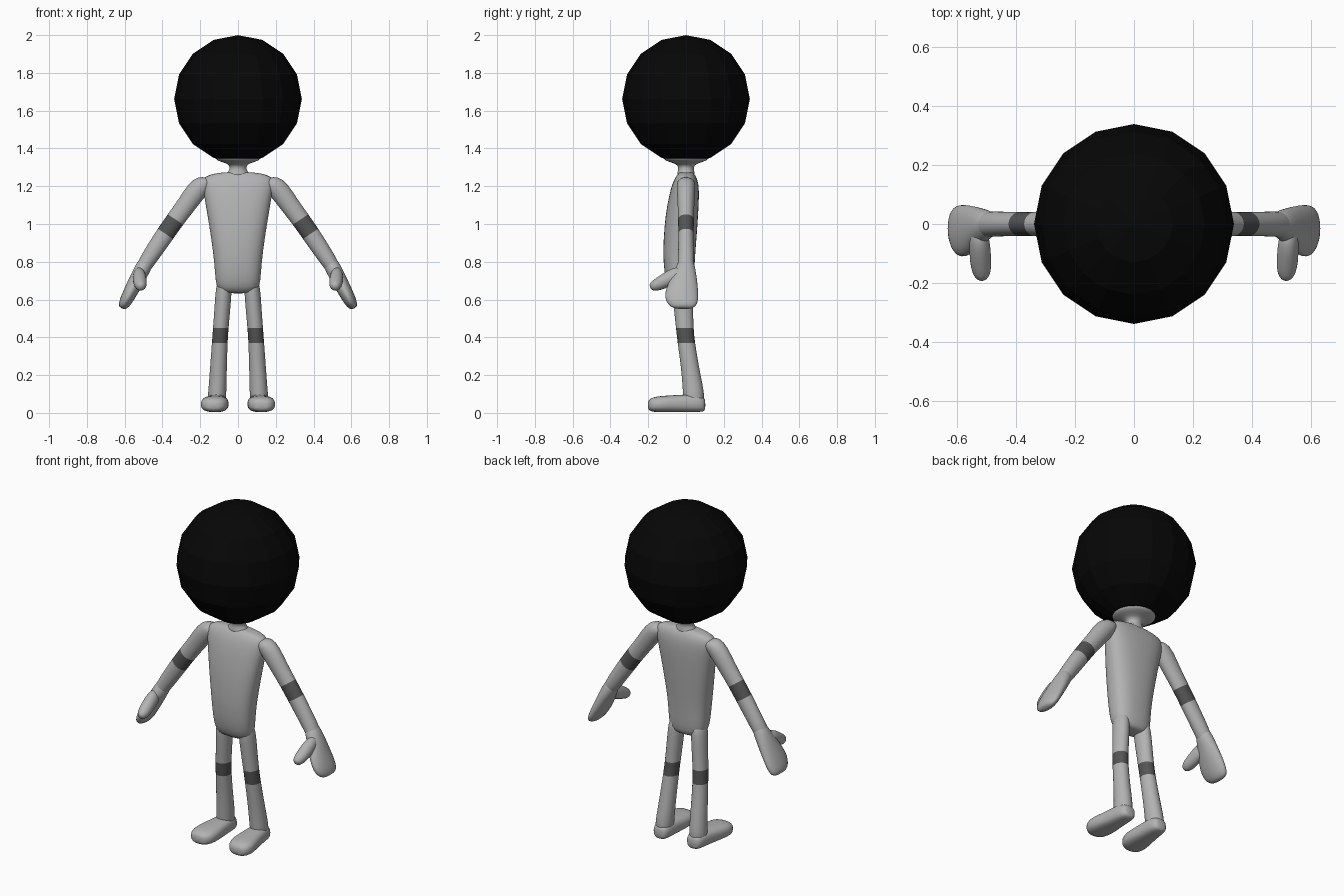
import bpy, bmesh, math
from mathutils import Vector


def material(name, r):
    m = bpy.data.materials.new(name)
    m.diffuse_color = (r, r, r, 1)
    return m


SKIN = material("light grey", 0.45)
BAND = material("dark grey", 0.09)
HAIR = material("black", 0.002)


def loft(name, rings, u, v, band=None, power=1.0, segs=16):
    """Skin rings of (centre, half width on u, half width on v); band = ring index painted dark."""
    u, v = Vector(u).normalized(), Vector(v).normalized()
    bm = bmesh.new()
    loops = []
    for c, a, b in rings:
        loop = []
        for i in range(segs):
            t = 2 * math.pi * i / segs
            s, k = math.sin(t), math.cos(t)
            k = math.copysign(abs(k) ** power, k)
            s = math.copysign(abs(s) ** power, s)
            loop.append(bm.verts.new(Vector(c) + u * a * k + v * b * s))
        loops.append(loop)
    for j in range(len(loops) - 1):
        for i in range(segs):
            n = (i + 1) % segs
            f = bm.faces.new((loops[j][i], loops[j][n], loops[j + 1][n], loops[j + 1][i]))
            f.material_index = 1 if j == band else 0
    bm.faces.new(loops[0])
    bm.faces.new(loops[-1])
    bmesh.ops.recalc_face_normals(bm, faces=bm.faces[:])
    for f in bm.faces:
        f.smooth = True
    me = bpy.data.meshes.new(name)
    bm.to_mesh(me)
    bm.free()
    me.materials.append(SKIN)
    me.materials.append(BAND)
    ob = bpy.data.objects.new(name, me)
    bpy.context.collection.objects.link(ob)
    ob.modifiers.new("smooth", 'SUBSURF').levels = 1
    ob.modifiers["smooth"].render_levels = 1
    return ob


X, Y, Z = (1, 0, 0), (0, 1, 0), (0, 0, 1)

# torso: narrow hips widening to square shoulders
loft("torso", [
    ((0, -.02, .632), .06, .035), ((0, -.025, .645), .105, .06),
    ((0, -.032, .69), .12, .075), ((0, -.038, .8), .126, .084),
    ((0, -.032, .92), .142, .088), ((0, -.022, 1.05), .163, .087),
    ((0, -.01, 1.15), .18, .08), ((0, -.003, 1.215), .193, .07),
    ((0, 0, 1.25), .185, .055), ((0, 0, 1.27), .12, .04),
    ((0, 0, 1.275), .05, .03)], X, Y, power=.8, segs=24)

# neck flaring into the underside of the head
loft("neck", [
    ((0, 0, 1.24), .09, .05), ((0, 0, 1.268), .062, .048),
    ((0, 0, 1.285), .045, .042), ((0, 0, 1.312), .044, .042),
    ((0, 0, 1.325), .075, .075), ((0, 0, 1.335), .112, .112),
    ((0, 0, 1.352), .127, .127), ((0, 0, 1.37), .11, .11)], X, Y)

# big round hair
bpy.ops.mesh.primitive_uv_sphere_add(segments=16, ring_count=8, radius=.338, location=(0, 0, 1.662))
hair = bpy.context.object
hair.name = "hair"
hair.data.materials.append(HAIR)

for s, side in ((-1, "left"), (1, "right")):
    # arm with a dark band
    across = (s * .83, 0, .56)
    loft(side + "_arm", [
        ((s * .15, 0, 1.235), .02, .025), ((s * .17, 0, 1.225), .05, .05),
        ((s * .215, 0, 1.185), .058, .05), ((s * .27, 0, 1.105), .052, .045),
        ((s * .333, 0, 1.022), .05, .042), ((s * .383, 0, .95), .05, .042),
        ((s * .44, 0, .865), .047, .042), ((s * .5, 0, .775), .042, .045),
        ((s * .53, -.01, .72), .03, .04)], across, Y, band=4)
    # mitten hand
    loft(side + "_hand", [
        ((s * .475, 0, .82), .03, .03), ((s * .49, 0, .79), .042, .045),
        ((s * .515, -.006, .745), .043, .06), ((s * .543, -.016, .69), .041, .078),
        ((s * .572, -.024, .635), .038, .091), ((s * .595, -.022, .59), .034, .088),
        ((s * .61, -.015, .563), .026, .068), ((s * .616, -.013, .553), .012, .04)],
        (s * .88, 0, .48), Y)
    # thumb
    loft(side + "_thumb", [
        ((s * .525, -.01, .745), .025, .035), ((s * .522, -.06, .725), .036, .045),
        ((s * .52, -.105, .703), .037, .04), ((s * .517, -.15, .68), .036, .034),
        ((s * .515, -.178, .668), .026, .026), ((s * .515, -.19, .664), .01, .012)],
        X, (0, -.4, .9))
    # leg with a dark band
    loft(side + "_leg", [
        ((s * .07, -.025, .72), .035, .05), ((s * .075, -.02, .66), .044, .056),
        ((s * .082, -.014, .56), .043, .052), ((s * .092, -.006, .44), .042, .047),
        ((s * .096, 0, .383), .042, .047), ((s * .103, .02, .25), .045, .048),
        ((s * .108, .036, .14), .048, .055), ((s * .112, .042, .08), .05, .058),
        ((s * .112, .042, .03), .045, .05)], X, Y, band=3)
    # flat-soled foot
    loft(side + "_foot", [
        ((s * .11, .103, .042), .025, .025), ((s * .11, .092, .046), .045, .041),
        ((s * .112, .05, .052), .055, .048), ((s * .115, -.02, .05), .061, .047),
        ((s * .12, -.09, .048), .073, .045), ((s * .125, -.15, .046), .077, .043),
        ((s * .127, -.188, .043), .058, .036), ((s * .127, -.203, .04), .028, .02)],
        X, Z, power=.75)
